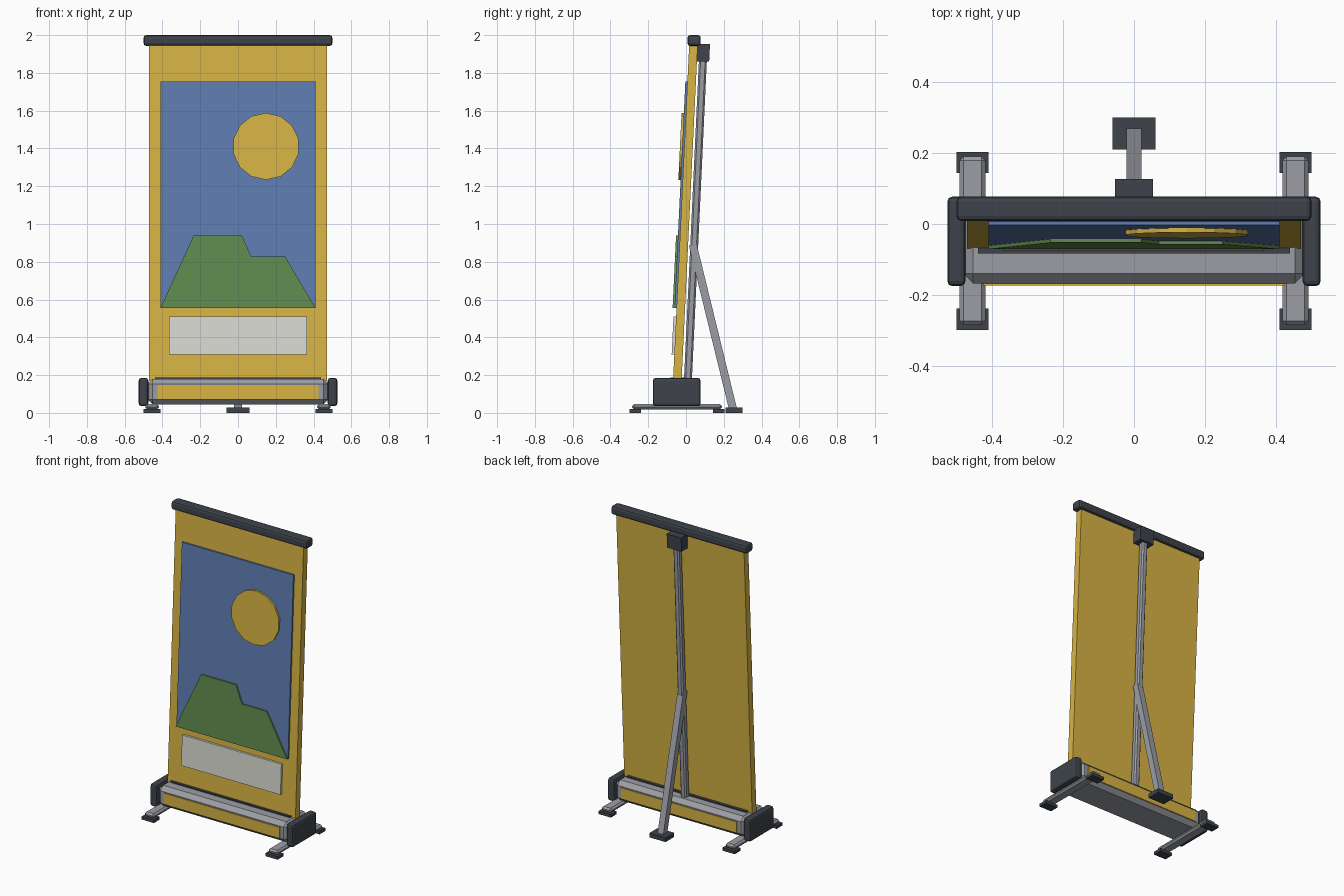
import bpy, bmesh, math
from mathutils import Vector

cube = bpy.data.objects.get("Cube")
if cube:
    bpy.data.objects.remove(cube, do_unlink=True)


def material(name, srgb):
    col = [(c / 255 / 12.92) if c < 11 else ((c / 255 + 0.055) / 1.055) ** 2.4 for c in srgb] + [1]
    m = bpy.data.materials.new(name)
    m.use_nodes = True
    m.diffuse_color = col
    m.node_tree.nodes["Principled BSDF"].inputs["Base Color"].default_value = col
    return m


YELLOW = material("mustard yellow", (216, 180, 68))
BLUE = material("sky blue", (94, 126, 177))
GREEN = material("hill green", (97, 139, 79))
WHITE = material("off white", (217, 217, 210))
GREY = material("aluminium grey", (156, 158, 165))
DARK = material("charcoal plastic", (62, 68, 75))

LEAN = 0.048  # backward slope of the whole upright


def front_y(z):
    """Depth of the leaning panel's front surface at height z."""
    return -0.068 + (z - 0.18) * LEAN


def finish(name, bm, mat, bevel=0, segments=1):
    bmesh.ops.recalc_face_normals(bm, faces=bm.faces)
    mesh = bpy.data.meshes.new(name)
    bm.to_mesh(mesh)
    bm.free()
    mesh.materials.append(mat)
    obj = bpy.data.objects.new(name, mesh)
    bpy.context.collection.objects.link(obj)
    if bevel:
        mod = obj.modifiers.new("Bevel", 'BEVEL')
        mod.width, mod.segments = bevel, segments
    return obj


def box(name, x, y, z, mat, bevel=0, segments=1):
    """Box given by its (min, max) range on each axis."""
    bm = bmesh.new()
    bmesh.ops.create_cube(bm, size=1)
    for v in bm.verts:
        v.co = [r[0] if c < 0 else r[1] for c, r in zip(v.co, (x, y, z))]
    return finish(name, bm, mat, bevel, segments)


def leaning_plate(name, outline, near, far, mat, bevel=0):
    """Outline in x, z, extruded between two offsets from the panel front."""
    bm = bmesh.new()
    rings = [[bm.verts.new((x, front_y(z) + off, z)) for x, z in outline] for off in (near, far)]
    bm.faces.new(rings[0])
    bm.faces.new(rings[1][::-1])
    n = len(outline)
    for i in range(n):
        j = (i + 1) % n
        bm.faces.new((rings[0][i], rings[1][i], rings[1][j], rings[0][j]))
    return finish(name, bm, mat, bevel)


def rect(half, low, high):
    return [(-half, low), (half, low), (half, high), (-half, high)]


def beam(name, start, end, width, mat, bevel):
    """Square tube between two points."""
    a, b = Vector(start), Vector(end)
    length = (b - a).length
    obj = box(name, (-width / 2, width / 2), (-width / 2, width / 2),
              (-length / 2, length / 2), mat, bevel)
    obj.location = (a + b) / 2
    obj.rotation_euler.x = -math.atan2(b.y - a.y, b.z - a.z)
    return obj


# Leaning banner panel and its raised artwork
leaning_plate("banner_panel", rect(0.47, 0.17, 1.96), 0, 0.045, YELLOW)
leaning_plate("sky_panel", rect(0.41, 0.555, 1.755), -0.011, 0.005, BLUE)
hills = [(-0.41, 0.556), (-0.235, 0.94), (0.02, 0.94), (0.07, 0.827), (0.25, 0.827), (0.41, 0.556)]
leaning_plate("hills", hills, -0.021, 0, GREEN)
sides = 14
sun = [(0.148 + 0.177 * math.sin(math.tau * i / sides), 1.411 + 0.177 * math.cos(math.tau * i / sides))
       for i in range(sides)]
leaning_plate("sun_disc", sun, -0.023, 0, YELLOW)
leaning_plate("caption_plate", rect(0.365, 0.31, 0.51), -0.014, 0.005, WHITE)

# Top rail
box("top_rail", (-0.5, 0.5), (0.008, 0.078), (1.943, 2.0), DARK, 0.014, 2)

# Base housing with coloured strips and banner slot
box("base_housing", (-0.48, 0.48), (-0.167, 0.072), (0.045, 0.18), GREY, 0.027)
for name, y in (("front_strip", (-0.173, -0.165)), ("back_strip", (0.07, 0.078))):
    box(name, (-0.425, 0.425), y, (0.073, 0.147), YELLOW)
box("banner_slot", (-0.44, 0.44), (-0.083, -0.005), (0.17, 0.188), DARK)

# End caps, crosswise feet and their pads
for side, s in (("left", 1), ("right", -1)):
    def span(a, b):
        return tuple(sorted((s * a, s * b)))
    box(side + "_end_cap", span(0.475, 0.526), (-0.175, 0.077), (0.036, 0.185), DARK, 0.014, 2)
    box(side + "_foot", span(0.419, 0.491), (-0.285, 0.19), (0.017, 0.048), GREY, 0.011)
    for end, y in (("front", (-0.298, -0.238)), ("back", (0.143, 0.203))):
        box(f"{side}_{end}_pad", span(0.41, 0.5), y, (0, 0.02), DARK)

# Rear pole, bracket and prop leg
beam("rear_pole", (0, 0.01, 0.17), (0, 0.091, 1.9), 0.042, GREY, 0.009)
leaning_plate("pole_bracket", rect(0.053, 1.86, 1.953), 0.042, 0.11, DARK)
beam("prop_leg", (0, 0.25, 0.015), (0, 0.036, 0.89), 0.042, GREY, 0)
box("prop_leg_pad", (-0.06, 0.06), (0.21, 0.3), (0, 0.028), DARK)
